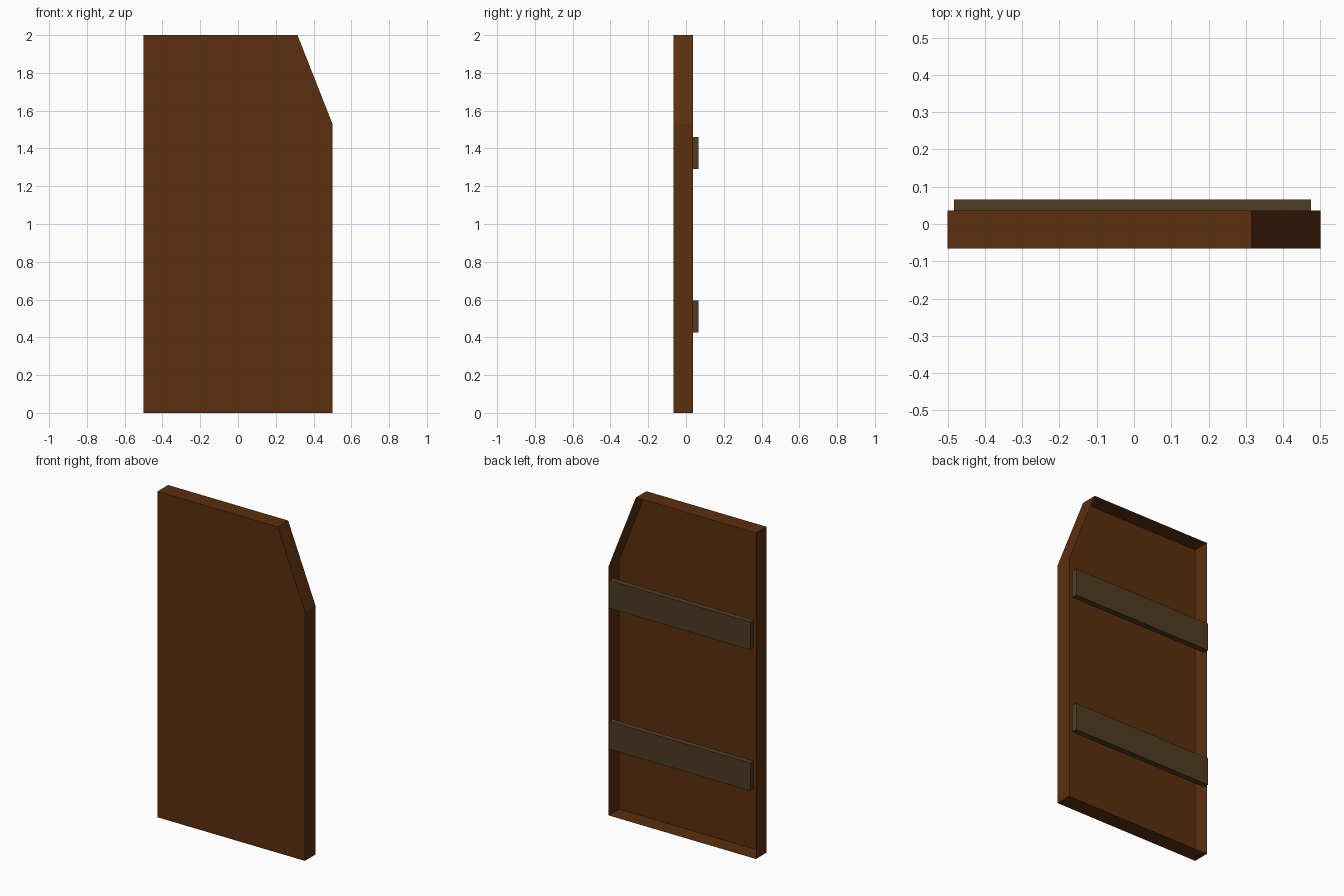
import bpy, bmesh

if "Cube" in bpy.data.objects:
    bpy.data.objects.remove(bpy.data.objects["Cube"])


def material(name, rgb):
    m = bpy.data.materials.new(name)
    m.diffuse_color = (*rgb, 1)
    m.use_nodes = True
    m.node_tree.nodes["Principled BSDF"].inputs["Base Color"].default_value = m.diffuse_color
    return m


def add_object(name, bm, mat):
    mesh = bpy.data.meshes.new(name)
    bm.to_mesh(mesh)
    bm.free()
    ob = bpy.data.objects.new(name, mesh)
    mesh.materials.append(mat)
    bpy.context.collection.objects.link(ob)


brown = material("door brown", (0.105, 0.028, 0.005))
olive = material("batten olive brown", (0.078, 0.048, 0.016))

# Door panel: front face with side walls, open at the back
FRONT, BACK = -0.066, 0.036
outline = [(-0.5, 0), (0.5, 0), (0.5, 1.53), (0.315, 2), (-0.5, 2)]
bm = bmesh.new()
front = [bm.verts.new((x, FRONT, z)) for x, z in outline]
back = [bm.verts.new((x, BACK, z)) for x, z in outline]
bm.faces.new(front)
for i in range(len(outline)):
    j = (i + 1) % len(outline)
    bm.faces.new((front[j], front[i], back[i], back[j]))
add_object("door_panel", bm, brown)

# Two cross battens over the open back
for name, z in (("lower_batten", 0.51), ("upper_batten", 1.375)):
    bm = bmesh.new()
    bmesh.ops.create_cube(bm, size=1)
    bmesh.ops.scale(bm, vec=(0.958, 0.036, 0.17), verts=bm.verts)
    bmesh.ops.translate(bm, vec=(-0.004, 0.048, z), verts=bm.verts)
    add_object(name, bm, olive)
